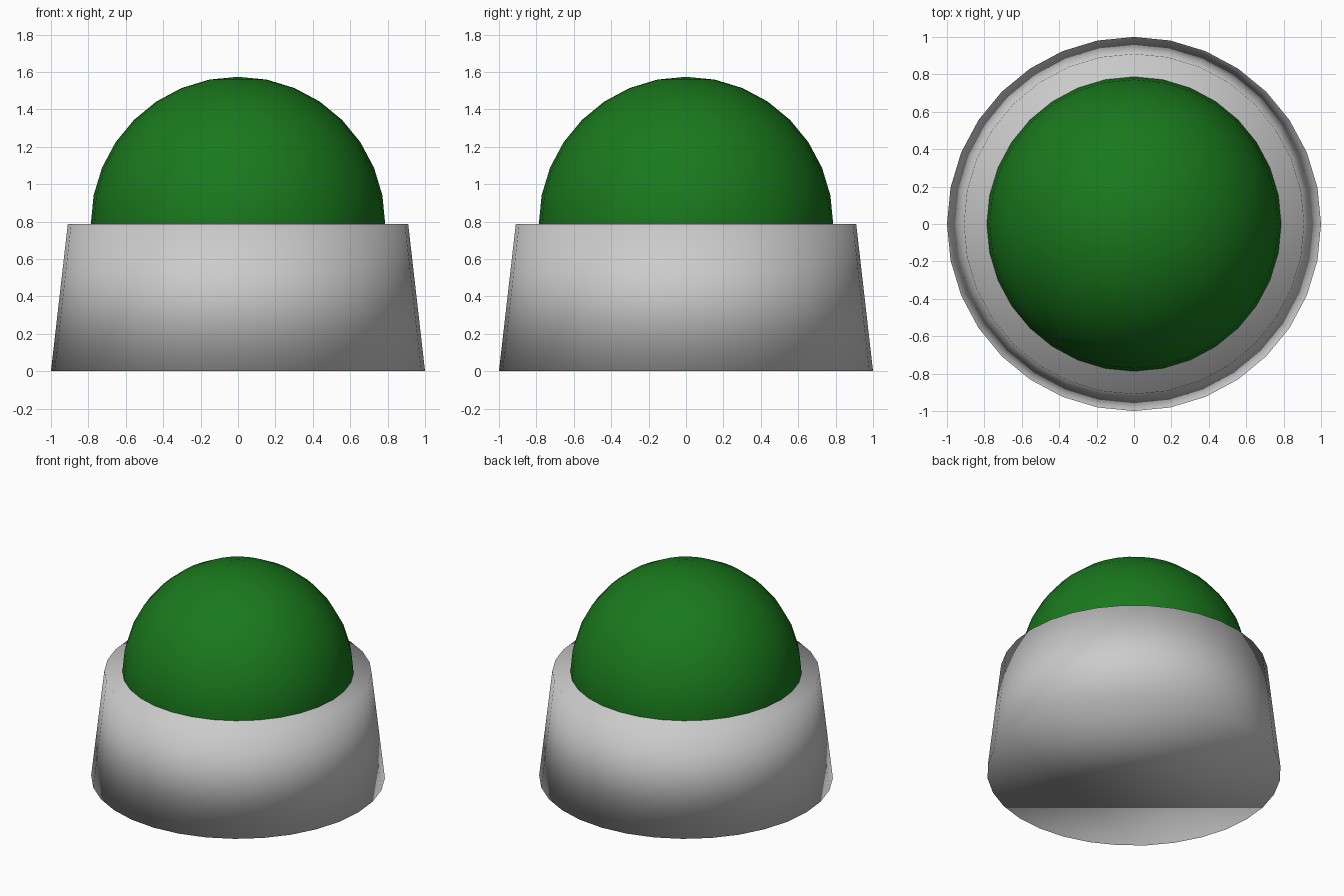
import bpy

if "Cube" in bpy.data.objects:
    bpy.data.objects.remove(bpy.data.objects["Cube"])

R = 0.787  # dome radius, also the height of the base

# Tapered base, closed at both ends, smooth all over
bpy.ops.mesh.primitive_cone_add(vertices=32, radius1=1.0, radius2=0.91,
                                depth=R, location=(0, 0, R / 2))
base = bpy.context.object
base.name = "tapered_base"
bpy.ops.object.shade_smooth()

# Green ball seated halfway into the base
bpy.ops.mesh.primitive_uv_sphere_add(segments=32, ring_count=16,
                                     radius=R, location=(0, 0, R))
dome = bpy.context.object
dome.name = "green_dome"
bpy.ops.object.shade_smooth()

green = bpy.data.materials.new("green")
green.diffuse_color = (0.01, 0.19, 0.012, 1)
green.use_nodes = True
green.node_tree.nodes["Principled BSDF"].inputs["Base Color"].default_value = green.diffuse_color
dome.data.materials.append(green)
